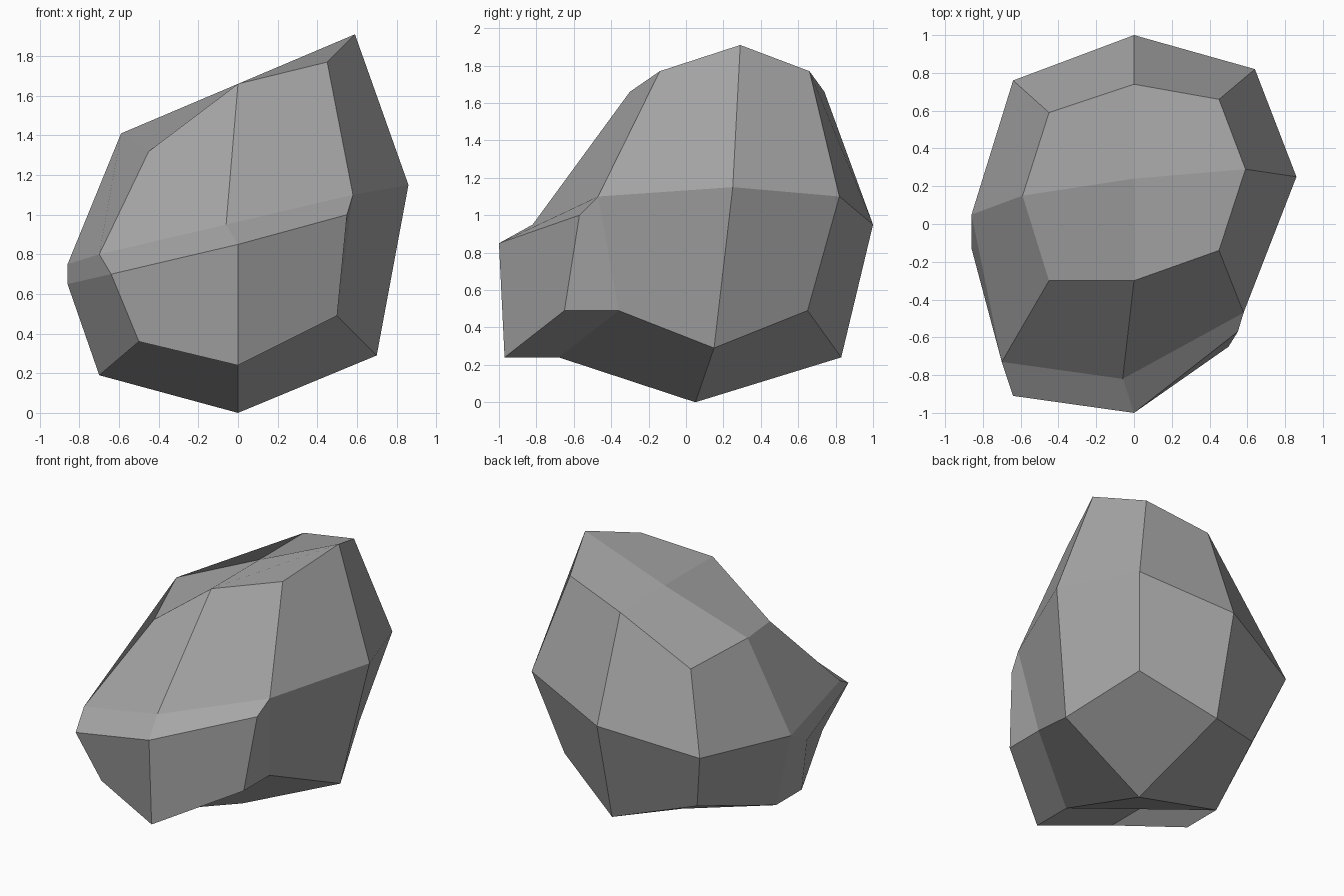
import bpy
import bmesh
from mathutils import Vector

default_cube = bpy.data.objects.get("Cube")
if default_cube:
    bpy.data.objects.remove(default_cube, do_unlink=True)

# Depth of each grid point: rows run front, middle, back; columns run from -x to +x
DEPTH = {
    1: ((-.30, -.30, -.14), (.15, .24, .29), (.59, .74, .66)),
    0: ((-.73, -.82, -.47), (.05, .15, .25), (.76, 1, .82)),
    -1: ((-.53, -.68, -.36), (-.01, .05, .15), (.59, .83, .65)),
}
# Half widths of each level: at the side middles, at the corners
WIDTH = {1: (.59, .45), 0: (.86, .64), -1: (.70, .50)}


def place(i, j, k):
    """Position of a boulder vertex from its grid signs."""
    corner = abs(i * j)
    x = i * WIDTH[k][corner]
    y = DEPTH[k][j + 1][i + 1]
    if k == 1:
        z = 1.66 + i * (.225 if corner else .25) - .115 * corner
    elif k == 0:
        z = .95 + i * (.15 if corner else .20)
        x -= .06 if j < 0 else 0
    else:
        z = .24 * (abs(i) + abs(j) > 0) + .185 * corner + i * (.065 if corner else .05)
    return Vector((x, y, z))


def push(i, j, k):
    """Offset of the bulging ledge from the main body."""
    if k < 0:
        return Vector((0, -.29, 0))
    if i > 0:
        return Vector((-.03, -.10, -.10))
    return Vector((.06 if j < 0 else 0, -.18, -.10))


def in_ledge(face):
    """Lower front faces and the neighbouring lower side face."""
    centre = face.calc_center_median()
    front = centre.y < -.9
    side = centre.x < -.9 and centre.y < 0
    return centre.z < 0 and (front or side) and abs(centre.z) < .9


# Grid block with the ledge pulled out
bm = bmesh.new()
bmesh.ops.create_cube(bm, size=2)
bmesh.ops.subdivide_edges(bm, edges=bm.edges[:], cuts=1, use_grid_fill=True)
ledge = bmesh.ops.extrude_face_region(bm, geom=[f for f in bm.faces if in_ledge(f)])
ledge_verts = {v for v in ledge["geom"] if isinstance(v, bmesh.types.BMVert)}

# Sculpt every vertex into place
for vert in bm.verts:
    key = [round(c) for c in vert.co]
    vert.co = place(*key)
    if vert in ledge_verts:
        vert.co += push(*key)
bmesh.ops.recalc_face_normals(bm, faces=bm.faces[:])

mesh = bpy.data.meshes.new("boulder")
bm.to_mesh(mesh)
bm.free()
boulder = bpy.data.objects.new("boulder", mesh)
bpy.context.collection.objects.link(boulder)

# Stone colour
stone = bpy.data.materials.new("stone grey")
stone.use_nodes = True
grey = (.38, .38, .38, 1)
stone.diffuse_color = grey
stone.node_tree.nodes["Principled BSDF"].inputs["Base Color"].default_value = grey
mesh.materials.append(stone)
